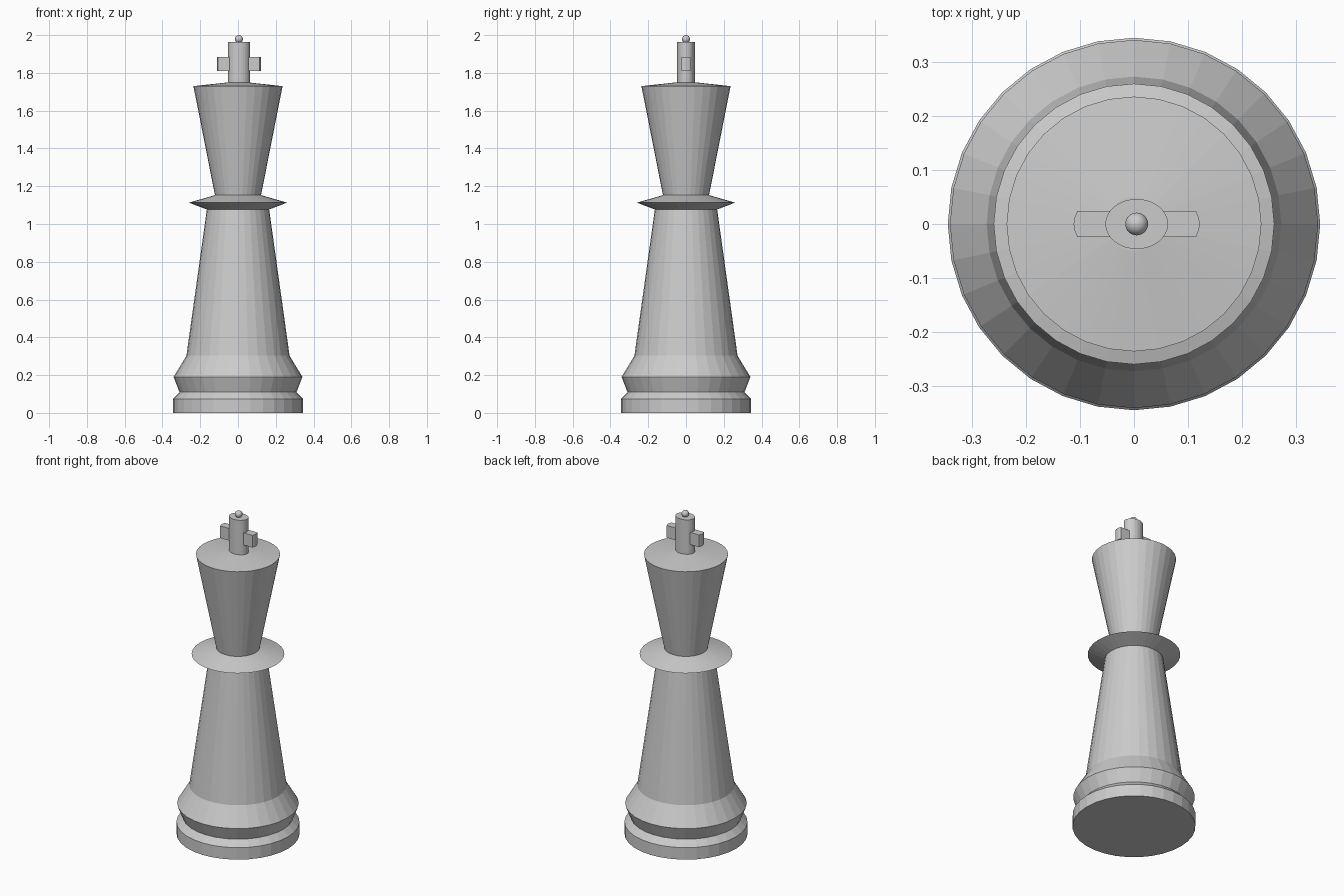
import bpy
import bmesh
from math import cos, sin, pi

cube = bpy.data.objects.get("Cube")
if cube:
    bpy.data.objects.remove(cube, do_unlink=True)

SIDES = 32
CROSS_X = 0.005  # the finial sits slightly off the axis

grey = bpy.data.materials.new("light_grey")
grey.use_nodes = True
COLOUR = (0.6, 0.6, 0.6, 1)
grey.diffuse_color = COLOUR
grey.node_tree.nodes["Principled BSDF"].inputs["Base Color"].default_value = COLOUR


def add_object(name, bm):
    bmesh.ops.recalc_face_normals(bm, faces=bm.faces)
    mesh = bpy.data.meshes.new(name)
    bm.to_mesh(mesh)
    bm.free()
    mesh.materials.append(grey)
    obj = bpy.data.objects.new(name, mesh)
    bpy.context.collection.objects.link(obj)
    return obj


def lathe(name, profile, x=0, squash=1):
    """Closed turned part from (radius, height) pairs, bottom to top."""
    bm = bmesh.new()
    rings = []
    for r, z in profile:
        angles = [2 * pi * i / SIDES for i in range(SIDES)]
        rings.append([bm.verts.new((x + r * cos(a), r * squash * sin(a), z)) for a in angles])
    for low, high in zip(rings, rings[1:]):
        for i in range(SIDES):
            j = (i + 1) % SIDES
            bm.faces.new((low[i], low[j], high[j], high[i]))
    bm.faces.new(rings[0])
    bm.faces.new(rings[-1])
    return add_object(name, bm)


# Turned body, split where the parts meet
lathe("base", [(0.345, 0), (0.345, 0.074), (0.31, 0.11), (0.341, 0.19), (0.273, 0.303)])
lathe("stem", [(0.273, 0.303), (0.165, 1.077)])
lathe("collar", [(0.165, 1.077), (0.26, 1.113), (0.122, 1.153)])
lathe("crown", [(0.122, 1.153), (0.236, 1.73), (0.05, 1.75)])

# Oval post of the cross
lathe("cross_post", [(0.058, 1.74), (0.058, 1.963)], CROSS_X, 0.8)

# Cross bar with gently bowed ends
bm = bmesh.new()
END = [(0.11, -0.024), (0.115, -0.012), (0.117, 0), (0.115, 0.012), (0.11, 0.024)]
outline = END + [(-x, -y) for x, y in END]
face = bm.faces.new([bm.verts.new((CROSS_X + x, y, 1.81)) for x, y in outline])
top = bmesh.ops.extrude_face_region(bm, geom=[face])["geom"]
bmesh.ops.translate(bm, vec=(0, 0, 0.075), verts=[v for v in top if isinstance(v, bmesh.types.BMVert)])
add_object("cross_bar", bm)

# Ball on top of the post
bpy.ops.mesh.primitive_uv_sphere_add(segments=32, ring_count=16, radius=0.021, location=(CROSS_X, 0, 1.979))
ball = bpy.context.object
ball.name = "top_ball"
ball.data.materials.append(grey)
bpy.ops.object.shade_smooth()
